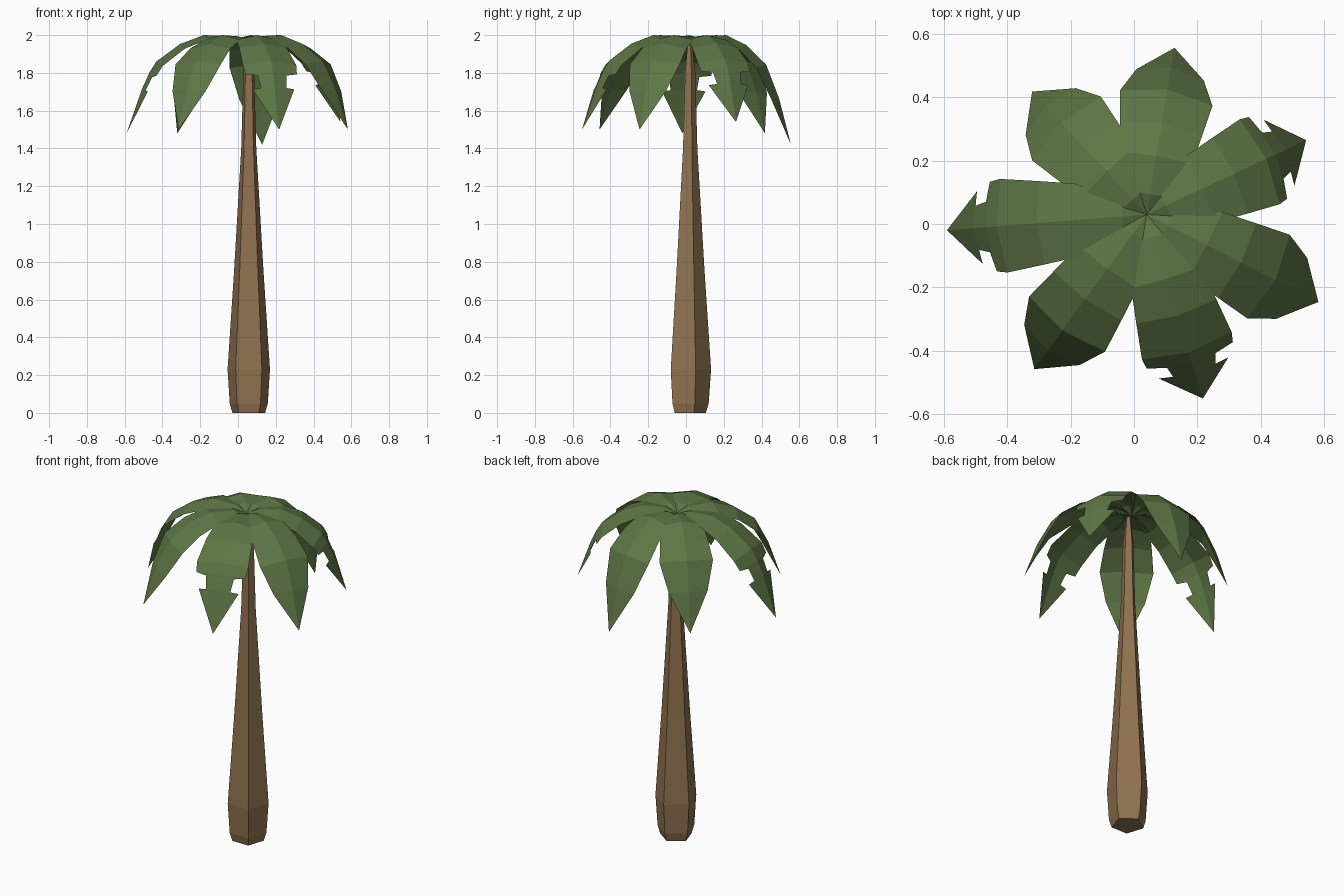
import bpy, math
from mathutils import Vector

if "Cube" in bpy.data.objects:
    bpy.data.objects.remove(bpy.data.objects["Cube"])

def material(name, rgb):
    m = bpy.data.materials.new(name)
    m.diffuse_color = (*rgb, 1)
    m.use_nodes = True
    m.node_tree.nodes["Principled BSDF"].inputs["Base Color"].default_value = m.diffuse_color
    return m

def add_mesh(name, verts, faces, mat):
    me = bpy.data.meshes.new(name)
    me.from_pydata(verts, [], faces)
    me.materials.append(mat)
    me.update()
    ob = bpy.data.objects.new(name, me)
    bpy.context.collection.objects.link(ob)
    return ob

bark = material("bark", (0.28, 0.17, 0.08))
leaf = material("leaf", (0.11, 0.18, 0.06))

# Trunk: five-sided, bulging base, tapering to the crown (z, radius)
SIDES = 5
rings = [(0, .091), (.05, .106), (.23, .118), (.75, .082), (1.4, .042), (1.8, .03), (1.95, .014)]
verts, faces = [], []
for z, r in rings:
    for i in range(SIDES):
        a = math.radians(90 + 72 * i)
        verts.append((.057 + r * math.cos(a), .014 + .003 * z + r * math.sin(a), z))
for k in range(len(rings) - 1):
    for i in range(SIDES):
        j = (i + 1) % SIDES
        faces.append((k * SIDES + i, k * SIDES + j, (k + 1) * SIDES + j, (k + 1) * SIDES + i))
faces.append(tuple(reversed(range(SIDES))))
faces.append(tuple(range(len(verts) - SIDES, len(verts))))
add_mesh("trunk", verts, faces, bark)

# Frond stations: fraction of reach, height, half width
base = [(0, 1.965, 0), (.12, 1.994, .045), (.35, 2.0, .115), (.55, 1.953, .132), (.75, 1.86, .148)]
whole = base + [(.88, 1.70, .108), (1, 1.48, 0)]
torn = base + [(.81, 1.80, .142), (.82, 1.785, .08), (.87, 1.715, .07), (.873, 1.71, .115), (1, 1.48, 0)]

def frond(name, angle, reach, tip_z, stations):
    a = math.radians(angle)
    out = Vector((math.cos(a), math.sin(a), 0))
    side = Vector((-out.y, out.x, 0))
    up = Vector((0, 0, 1))
    centre = Vector((.04, .03, 0))
    k = (2 - tip_z) / .52
    pts = [(t * reach, 2 - (2 - z) * (k if t > .3 else 1), w) for t, z, w in stations]
    verts, faces = [], []
    n = len(pts)
    for i, (r, z, w) in enumerate(pts):
        # edges fold below the midrib, along the inward normal
        p, q = pts[max(i - 1, 0)], pts[min(i + 1, n - 1)]
        d = (out * (q[0] - p[0]) + up * (q[1] - p[1])).normalized()
        fold = side.cross(d) * (.22 * w)
        if fold.z > 0:
            fold = -fold
        mid = centre + out * r + up * z
        verts += [mid, mid + side * w + fold, mid - side * w + fold]
    for i in range(n - 1):
        m, l, r = 3 * i, 3 * i + 1, 3 * i + 2
        if i == 0:
            faces += [(m, m + 3, l + 3), (m, r + 3, m + 3)]
        elif i == n - 2:
            faces += [(m, m + 3, l), (m, r, m + 3)]
        else:
            faces += [(m, m + 3, l + 3, l), (m, r, r + 3, m + 3)]
    ob = add_mesh(name, verts, faces, leaf)
    # drop the unused edge points at root and tip
    import bmesh
    bm = bmesh.new()
    bm.from_mesh(ob.data)
    bmesh.ops.delete(bm, geom=[v for v in bm.verts if not v.link_faces], context='VERTS')
    bm.to_mesh(ob.data)
    bm.free()

# Crown: seven fronds, three of them torn
crown = [(25, .555, 1.54, torn), (80.5, .533, 1.42, whole), (133, .53, 1.48, whole),
         (184.5, .632, 1.48, torn), (234, .603, 1.50, whole), (287, .607, 1.50, torn),
         (333, .608, 1.50, whole)]
for i, spec in enumerate(crown):
    frond(f"frond_{i + 1}", *spec)
